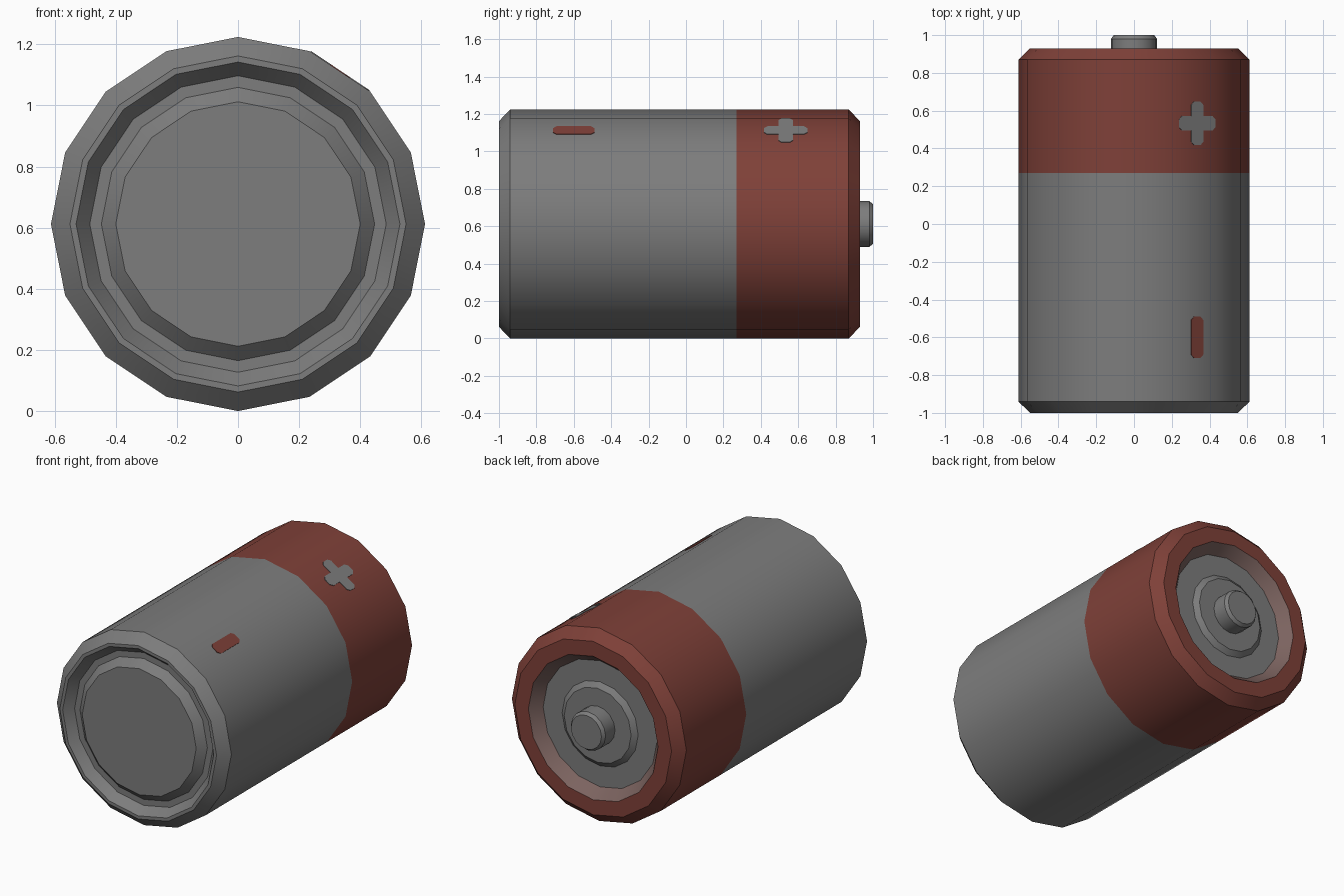
import bpy, bmesh, math

if "Cube" in bpy.data.objects:
    bpy.data.objects.remove(bpy.data.objects["Cube"])

SIDES, R, CZ = 16, 0.612, 0.612


def material(name, rgb):
    m = bpy.data.materials.new(name)
    m.diffuse_color = (*rgb, 1)
    m.use_nodes = True
    m.node_tree.nodes["Principled BSDF"].inputs["Base Color"].default_value = m.diffuse_color
    return m


grey = material("grey metal", (0.205, 0.205, 0.205))
red = material("dark red", (0.212, 0.052, 0.040))
blend = material("worn red grey", (0.20, 0.125, 0.115))


def finish(bm, name, mats):
    me = bpy.data.meshes.new(name)
    bm.to_mesh(me)
    bm.free()
    for m in mats:
        me.materials.append(m)
    ob = bpy.data.objects.new(name, me)
    bpy.context.collection.objects.link(ob)
    return ob


def lathe(name, profile, mats, rule=lambda r, y: 0, front=False, back=False):
    """Turn a (radius, y) profile, listed front to back, around the y axis."""
    bm = bmesh.new()
    rings = []
    for r, y in profile:
        angles = [2 * math.pi * j / SIDES for j in range(SIDES)]
        rings.append([bm.verts.new((r * math.sin(a), y, CZ + r * math.cos(a))) for a in angles])
    for i in range(len(rings) - 1):
        a, b = rings[i], rings[i + 1]
        r = (profile[i][0] + profile[i + 1][0]) / 2
        y = (profile[i][1] + profile[i + 1][1]) / 2
        for j in range(SIDES):
            k = (j + 1) % SIDES
            bm.faces.new((a[j], a[k], b[k], b[j])).material_index = rule(r, y)
    if front:
        bm.faces.new(rings[0][::-1])
    if back:
        bm.faces.new(rings[-1])
    ob = finish(bm, name, mats)
    bpy.ops.object.select_all(action='DESELECT')
    ob.select_set(True)
    bpy.context.view_layer.objects.active = ob
    bpy.ops.object.shade_smooth_by_angle(angle=math.radians(30))
    return ob


# Casing: grey sleeve, red band and rim, worn wall in the back recess
lathe("casing",
      [(0.485, -0.945), (0.53, -1), (0.55, -1), (R, -0.94), (R, 0.27),
       (R, 0.87), (0.55, 0.93), (0.455, 0.93), (0.40, 0.86)],
      [grey, red, blend],
      lambda r, y: 0 if y < 0.27 else (2 if r < 0.45 else 1))

# Flat end: groove floor and raised disc
lathe("flat_terminal", [(0.40, -0.99), (0.447, -0.945), (0.485, -0.945)], [grey], front=True)

# Button end: recess floor, raised step and button
lathe("button_terminal",
      [(0.40, 0.86), (0.267, 0.86), (0.235, 0.885), (0.122, 0.885), (0.122, 0.98), (0.107, 1.0)],
      [grey], back=True)


def mark(name, outline, y0, mat):
    """Thin plate on the facet between 22.5 and 45 degrees from the top."""
    a = math.radians(33.75)
    bm = bmesh.new()
    loops = []
    for h in (-0.002, 0.003):
        d = R * math.cos(math.pi / SIDES) + h
        loops.append([bm.verts.new((d * math.sin(a) + u * math.cos(a), y0 + v,
                                    CZ + d * math.cos(a) - u * math.sin(a))) for u, v in outline])
    low, top = loops
    bm.faces.new(top)
    n = len(top)
    for i in range(n):
        k = (i + 1) % n
        bm.faces.new((low[i], low[k], top[k], top[i]))
    return finish(bm, name, [mat])


# Polarity marks with clipped corners
w, l, c = 0.038, 0.116, 0.018
arm = [(l - c, -w), (l, -w + c), (l, w - c), (l - c, w), (w, w)]
plus = []
for q in range(4):
    for u, v in arm:
        for _ in range(q):
            u, v = -v, u
        plus.append((u, v))
mark("plus_mark", plus, 0.533, grey)

l = 0.11
minus = [(w, -l + c), (w, l - c), (w - c, l), (c - w, l),
         (-w, l - c), (-w, c - l), (c - w, -l), (w - c, -l)]
mark("minus_mark", minus, -0.6, red)
